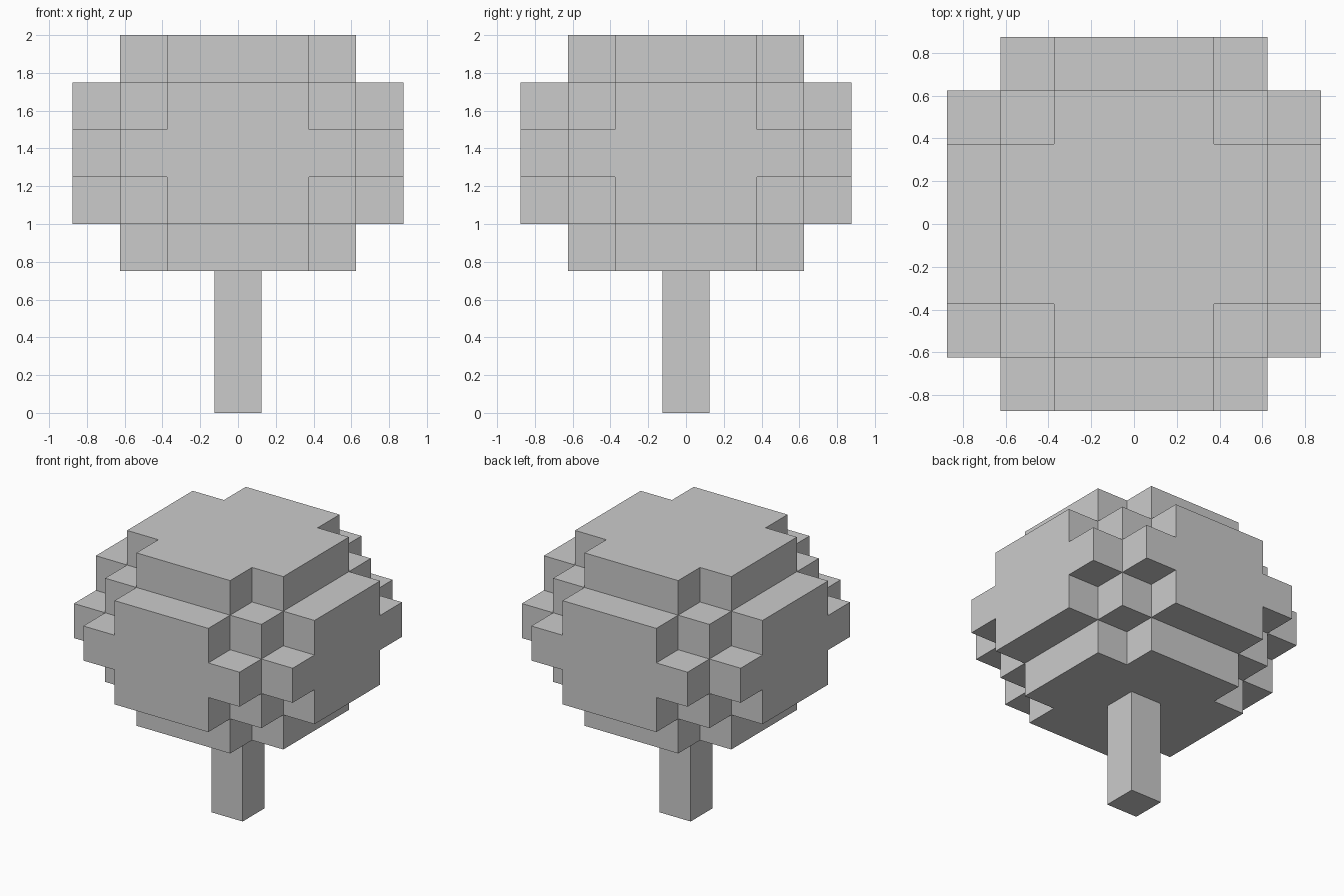
import bpy, bmesh, math
from mathutils import Vector

if "Cube" in bpy.data.objects:
    bpy.data.objects.remove(bpy.data.objects["Cube"])

CELL = 0.25


def in_crown(i, j, k):
    # Footprint of each layer, mirrored about the middle layer
    a, b, c = abs(i), abs(j), abs(k)
    hi, lo = max(a, b), min(a, b)
    if c == 0:
        return hi <= 3 and lo <= 2
    if c == 1:
        return hi <= 2 or (hi == 3 and lo <= 1)
    return c == 2 and hi <= 2 and lo <= 1


def block_object(name, cells, base_z):
    # Outer skin of a set of grid cells, flat areas merged into single faces
    cells = set(cells)
    bm = bmesh.new()
    for cell in cells:
        for axis in range(3):
            for s in (-1, 1):
                n = Vector((0, 0, 0))
                n[axis] = s
                if tuple(int(c + d) for c, d in zip(cell, n)) in cells:
                    continue
                u = Vector((0, 0, 0))
                u[(axis + 1) % 3] = 1
                v = n.cross(u)
                mid = Vector(cell) + n * 0.5
                corners = [mid + (u * p + v * q) * 0.5
                           for p, q in ((-1, -1), (1, -1), (1, 1), (-1, 1))]
                bm.faces.new([bm.verts.new(c * CELL + Vector((0, 0, base_z)))
                              for c in corners])
    bmesh.ops.remove_doubles(bm, verts=bm.verts, dist=1e-4)
    bmesh.ops.dissolve_limit(bm, angle_limit=math.radians(1),
                             verts=bm.verts, edges=bm.edges)
    mesh = bpy.data.meshes.new(name)
    bm.to_mesh(mesh)
    bm.free()
    obj = bpy.data.objects.new(name, mesh)
    bpy.context.collection.objects.link(obj)
    return obj


# Leafy crown: stepped, rounded block mass
R = range(-3, 4)
block_object("crown", [(i, j, k) for i in R for j in R for k in R
                       if in_crown(i, j, k)], 1.375)

# Square trunk
block_object("trunk", [(0, 0, k) for k in range(3)], CELL / 2)
